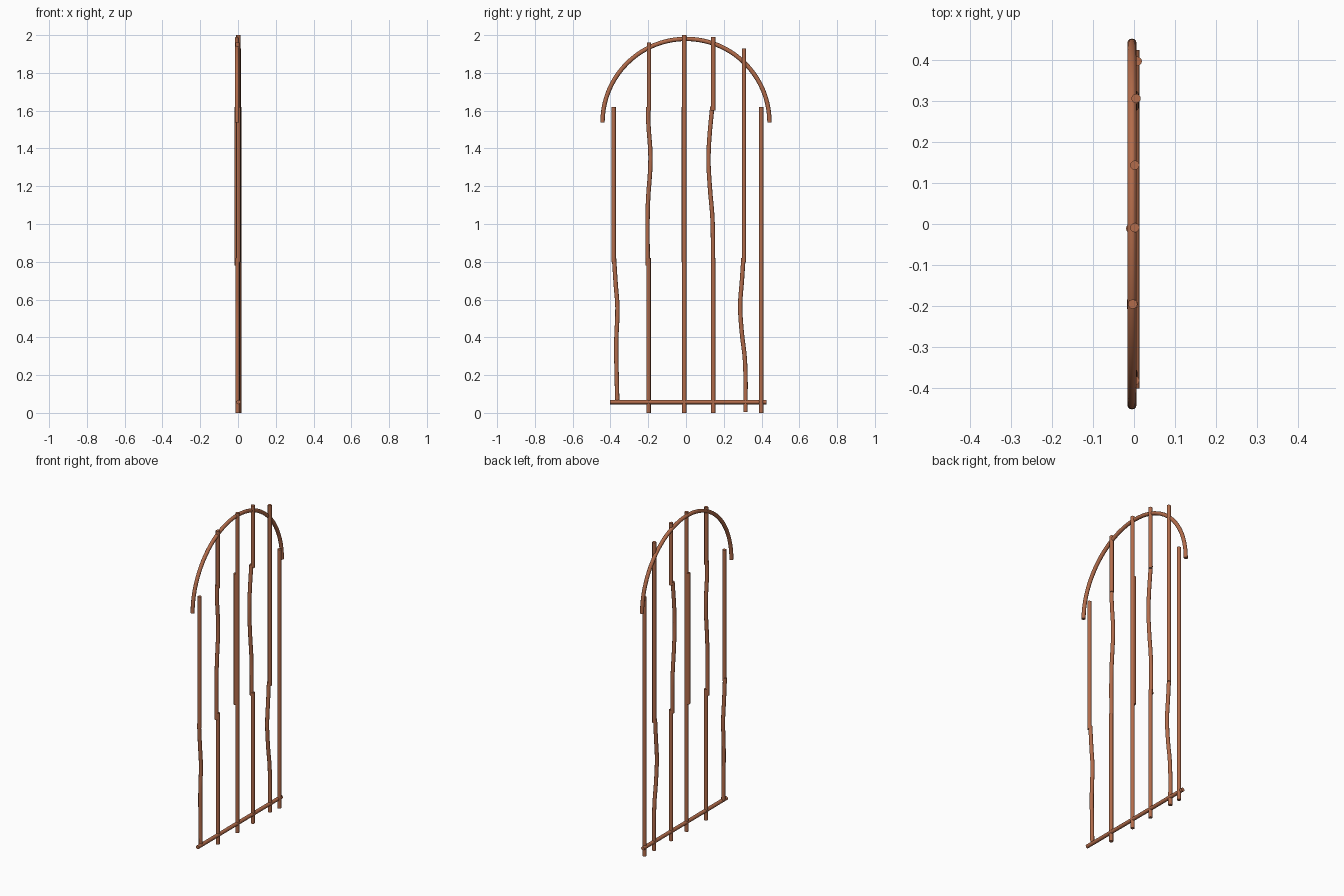
import bpy
import math

cube = bpy.data.objects.get("Cube")
if cube:
    bpy.data.objects.remove(cube, do_unlink=True)

RADIUS = 0.0115
copper = bpy.data.materials.new("copper_brown")
copper.use_nodes = True
COLOUR = (0.45, 0.15, 0.07, 1)
copper.diffuse_color = COLOUR
copper.node_tree.nodes["Principled BSDF"].inputs["Base Color"].default_value = COLOUR


def rod(name, points, smooth_path=False):
    """Round rod with capped ends, swept along the given points."""
    curve = bpy.data.curves.new(name, "CURVE")
    curve.dimensions = "3D"
    curve.bevel_depth = RADIUS
    curve.bevel_resolution = 4
    curve.use_fill_caps = True
    if smooth_path:
        spline = curve.splines.new("BEZIER")
        spline.bezier_points.add(len(points) - 1)
        spline.resolution_u = 4
        for bp, p in zip(spline.bezier_points, points):
            bp.co = p
            bp.handle_left_type = bp.handle_right_type = "AUTO"
    else:
        spline = curve.splines.new("POLY")
        spline.points.add(len(points) - 1)
        for sp, p in zip(spline.points, points):
            sp.co = (*p, 1)
    obj = bpy.data.objects.new(name, curve)
    bpy.context.collection.objects.link(obj)
    bpy.ops.object.select_all(action="DESELECT")
    obj.select_set(True)
    bpy.context.view_layer.objects.active = obj
    bpy.ops.object.convert(target="MESH")
    obj = bpy.context.object
    obj.data.materials.clear()
    obj.data.materials.append(copper)
    bpy.ops.object.shade_smooth_by_angle(angle=math.radians(40))
    return obj


def upright(name, x, y, low, high):
    return rod(name, [(x, y, low), (x, y, high)])


def wavy(name, x, path):
    return rod(name, [(x, y, z) for y, z in path], True)


# Arched top rail
ARCH_R, ARCH_Z, STEPS = 0.442, 1.538, 40
rod("top_arch", [(-0.005, -ARCH_R * math.cos(math.pi * i / STEPS),
                  ARCH_Z + ARCH_R * math.sin(math.pi * i / STEPS))
                 for i in range(STEPS + 1)])

# Bottom rail
rod("bottom_rail", [(0.002, -0.402, 0.057), (0.002, 0.425, 0.057)])

# Straight uprights: name, x, y, bottom, top
for spec in [
    ("outer_front_bar", 0.002, -0.383, 0.8, 1.62),
    ("inner_front_lower_bar", -0.001, -0.198, 0, 0.82),
    ("inner_front_upper_bar", -0.003, -0.196, 1.6, 1.96),
    ("centre_bar", 0.002, -0.009, 0, 2),
    ("centre_overlap_bar", -0.008, -0.011, 0.8, 1.62),
    ("inner_back_lower_bar", 0.002, 0.144, 0, 0.82),
    ("inner_back_upper_bar", 0.002, 0.144, 1.6, 1.99),
    ("outer_back_bar", 0.005, 0.307, 0.8, 1.93),
    ("end_back_bar", 0.008, 0.398, 0, 1.62),
]:
    upright(*spec)

# Hand-bent sections
wavy("outer_front_bent_bar", -0.003,
     [(-0.381, 0.82), (-0.372, 0.68), (-0.363, 0.56), (-0.369, 0.38), (-0.364, 0.06)])
wavy("inner_front_bent_bar", -0.006,
     [(-0.203, 0.78), (-0.202, 1.1), (-0.188, 1.35), (-0.2, 1.55), (-0.2, 1.62)])
wavy("inner_back_bent_bar", -0.005,
     [(0.143, 0.8), (0.14, 1.03), (0.126, 1.2), (0.119, 1.36), (0.137, 1.6), (0.139, 1.62)])
wavy("outer_back_bent_bar", 0.001,
     [(0.304, 0.82), (0.296, 0.7), (0.287, 0.57), (0.295, 0.43), (0.312, 0.28), (0.315, 0.005)])
